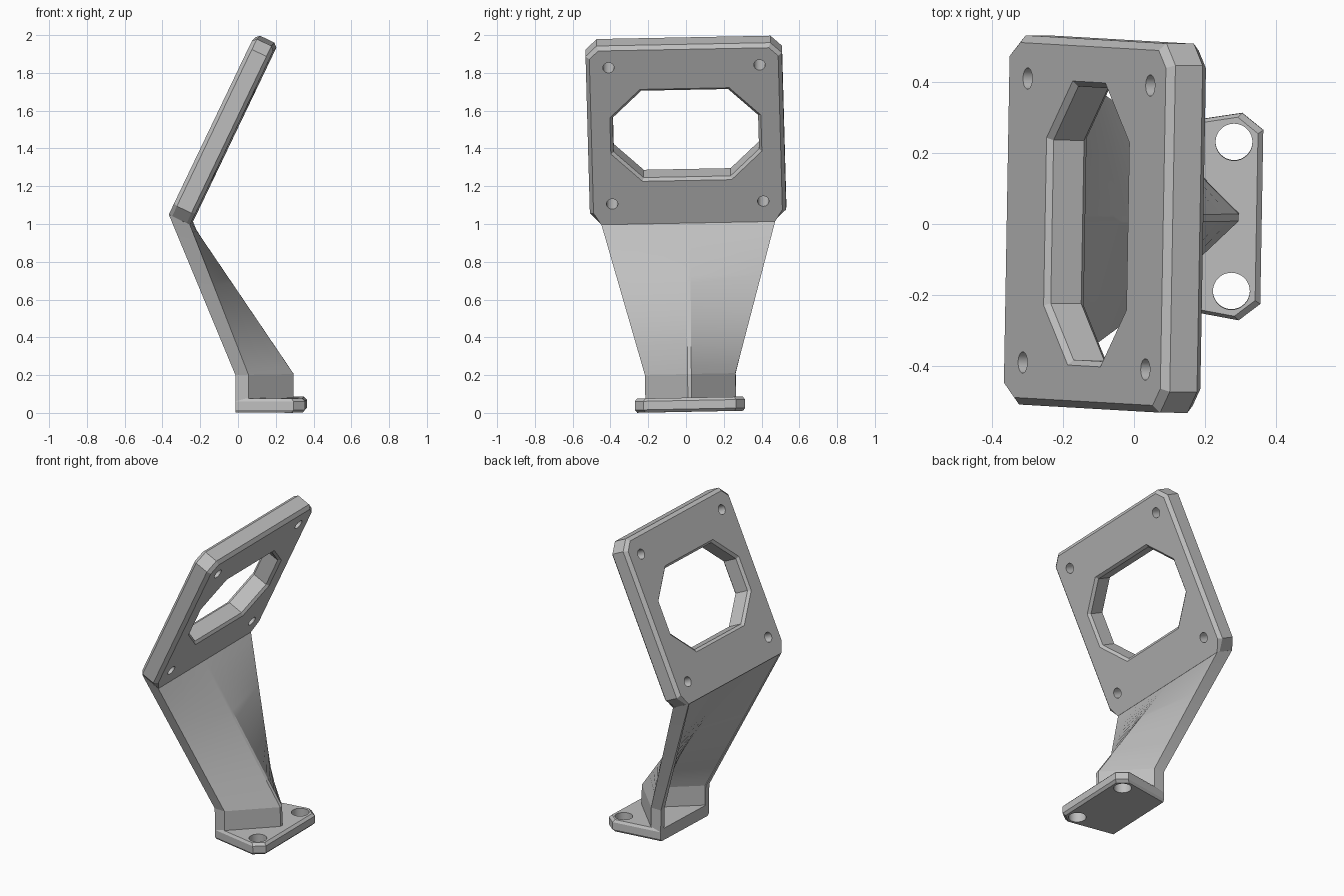
import bpy, bmesh, math
from mathutils import Matrix, Vector

cube = bpy.data.objects.get("Cube")
if cube:
    bpy.data.objects.remove(cube, do_unlink=True)

gray = bpy.data.materials.new("plain gray")
gray.use_nodes = True
gray.diffuse_color = (0.52, 0.52, 0.52, 1)
gray.node_tree.nodes["Principled BSDF"].inputs["Base Color"].default_value = gray.diffuse_color

# The whole bracket stands very slightly turned and leaning
POSE = (Matrix.Translation((0, 0.027, 0.006)) @ Matrix.Rotation(math.radians(-1), 4, 'Z')
        @ Matrix.Rotation(math.radians(1.1), 4, 'X'))


def loft(name, rings, frame=Matrix()):
    """Closed solid through a list of rings with equal point counts."""
    bm = bmesh.new()
    rows = [[bm.verts.new(POSE @ frame @ Vector(p)) for p in r] for r in rings]
    n = len(rows[0])
    for a, b in zip(rows, rows[1:]):
        for i in range(n):
            j = (i + 1) % n
            bm.faces.new((a[i], a[j], b[j], b[i]))
    bm.faces.new(rows[0][::-1])
    bm.faces.new(rows[-1])
    bmesh.ops.recalc_face_normals(bm, faces=bm.faces)
    mesh = bpy.data.meshes.new(name)
    bm.to_mesh(mesh)
    bm.free()
    mesh.materials.append(gray)
    obj = bpy.data.objects.new(name, mesh)
    bpy.context.collection.objects.link(obj)
    return obj


def cut(obj, cutters):
    """Subtract the cutters from the part, then discard them."""
    bpy.context.view_layer.objects.active = obj
    for c in cutters:
        c.hide_render = True
        mod = obj.modifiers.new("cut", 'BOOLEAN')
        mod.operation, mod.solver, mod.object = 'DIFFERENCE', 'EXACT', c
        bpy.ops.object.modifier_apply(modifier=mod.name)
        bpy.data.objects.remove(c, do_unlink=True)


def octagon(hx, hy, c, z, grow=0.0):
    """Rectangle with cut corners, offset outward by grow."""
    hx, hy, c = hx + grow, hy + grow, c + grow * (2 - math.sqrt(2))
    quarter = [(hx, hy - c), (hx - c, hy)]
    pts = quarter + [(-x, y) for x, y in quarter[::-1]]
    pts += [(-x, -y) for x, y in pts]
    return [(x, y, z) for x, y in pts]


def circle(cx, cy, r, z, n=32):
    return [(cx + r * math.cos(2 * math.pi * i / n), cy + r * math.sin(2 * math.pi * i / n), z)
            for i in range(n)]


# Tilted mounting plate, rim chamfered except along the bottom edge
tilt = math.radians(25.6)
s, c = math.sin(tilt), math.cos(tilt)
frame = Matrix(((0, s, c, -0.077), (1, 0, 0, 0), (0, c, -s, 1.495), (0, 0, 0, 1)))
T, CH, HALF = 0.0625, 0.02, 0.52


def plate_ring(z, grow):
    full, inset = octagon(HALF, HALF, 0.06, z), octagon(HALF, HALF, 0.06, z, grow)
    return [f if f[1] < 0.01 - HALF else p for f, p in zip(full, inset)]


plate = loft("mounting_plate", [plate_ring(z, g) for z, g in
             ((-T, -CH), (-T + CH, 0), (T - CH, 0), (T, -CH))], frame)

# Large window with flared rims, and four corner screw holes
flare = 0.015
window = loft("window_cutter", [octagon(0.385, 0.255, 0.155, z, g) for z, g in
              ((-T - flare, 2 * flare), (-T + flare, 0), (T - flare, 0),
               (T + flare, 2 * flare))], frame)
screws = [loft("screw_cutter", [circle(x, y, 0.03, z) for z in (-0.1, 0.1)], frame)
          for x in (-0.4, 0.4) for y in (-0.4, 0.4)]
cut(plate, [window] + screws)

# Foot flange with two bolt holes
half = [(-0.01, 0.24), (0.30, 0.292), (0.36, 0.245)]
outline = half + [(x, -y) for x, y in half[::-1]]


def foot_ring(z, k):
    return [((x + 0.01) * k - 0.01, y * k, z) for x, y in outline]


foot = loft("foot_flange", [foot_ring(0, 0.96), foot_ring(0.015, 1),
                            foot_ring(0.06, 1), foot_ring(0.075, 0.96)])
cut(foot, [loft("bolt_cutter", [circle(0.278, y, 0.052, z) for z in (-0.1, 0.2)])
           for y in (-0.21, 0.21)])


# Arm: a ridged wedge at the foot that flattens toward the plate
def section(back, side, ridge, w, e, zb, zf):
    return [(back, w, zb), (back, -w, zb), (side, -w, zf),
            (ridge, -e, zf), (ridge, e, zf), (side, w, zf)]


def blend(a, b, steps=20):
    return [[Vector(p).lerp(Vector(q), i / steps) for p, q in zip(a, b)]
            for i in range(steps + 1)]


def arm_solid(name, floor, low, high):
    start = section(*low, floor, floor)
    return loft(name, [start] + blend(section(*low, 0.2, 0.2), section(*high)))


arm = arm_solid("arm", 0.03, (-0.01, 0.06, 0.295, 0.24, 0.01),
                (-0.358, -0.246, -0.246, 0.46, 0.01, 1.053, 0.999))

# V-shaped hollow, open at the back and running out to nothing at the top
hollow = arm_solid("hollow_cutter", 0.075, (-0.09, -0.005, 0.2, 0.205, 0.01),
                   (-0.46, -0.353, -0.353, 0.45, 0.01, 1.05, 1.05))
cut(arm, [hollow])

# Smooth only the gently curved areas
for obj in (plate, foot, arm):
    bpy.ops.object.select_all(action='DESELECT')
    obj.select_set(True)
    bpy.context.view_layer.objects.active = obj
    bpy.ops.object.shade_smooth_by_angle(angle=math.radians(14))
